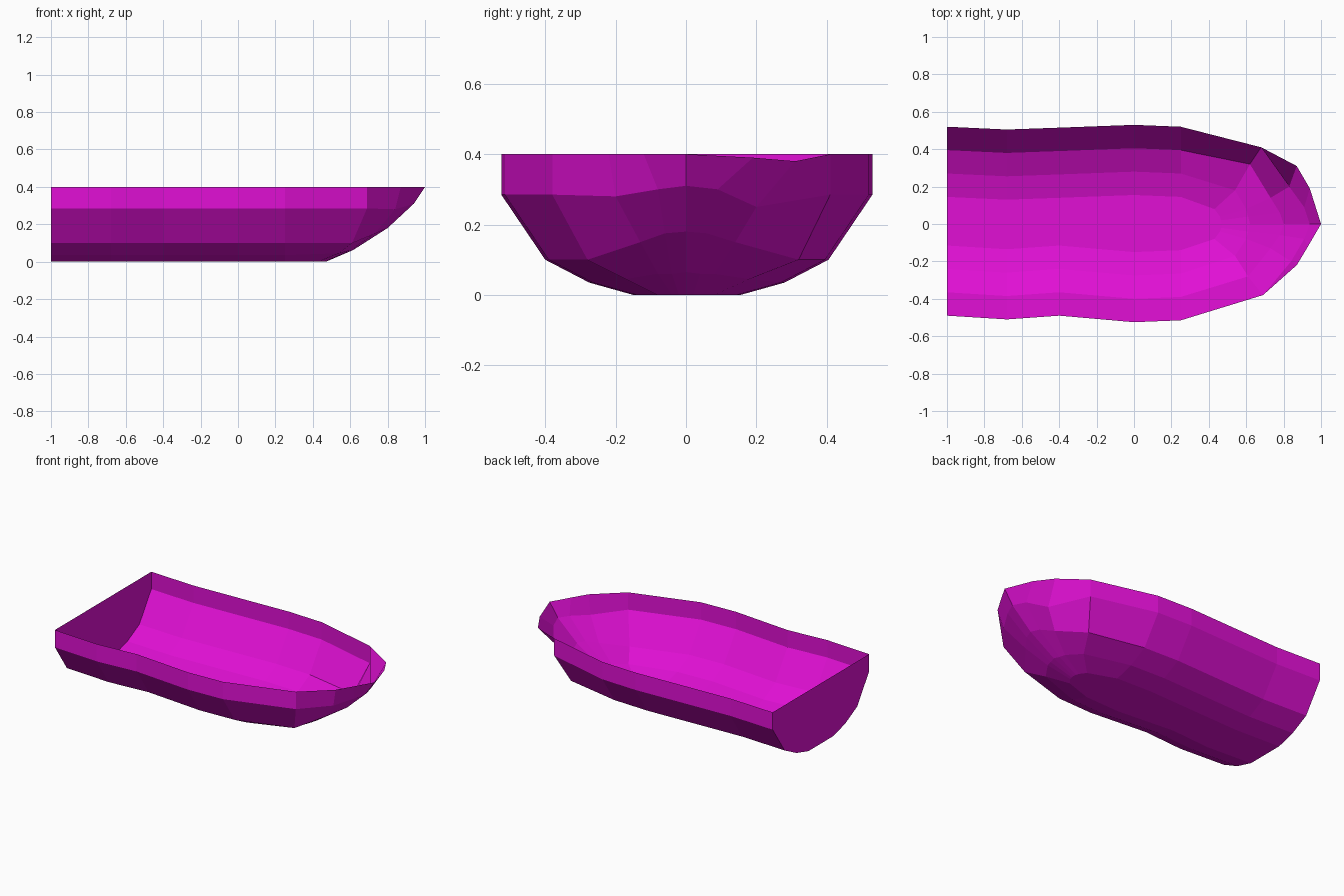
import bpy, bmesh

# level heights from rim down to the floor edge, and inset of each level from the rim
HEIGHTS = (0.40, 0.285, 0.10, 0.035, 0.0)
INSETS = (0, 0, 0.125, 0.25, 0.375)

# straight part of the hull: x, rim on +y side, rim on -y side
STATIONS = [(-1, 0.52, 0.49), (-0.68, 0.505, 0.51), (-0.4, 0.515, 0.49),
            (0, 0.53, 0.525), (0.25, 0.52, 0.515)]

# bow columns, rim to floor, +y side then -y side
BOW = [
    ([(0.68, 0.41, 0.40), (0.68, 0.41, 0.285), (0.62, 0.32, 0.10), (0.54, 0.18, 0.045), (0.43, 0.08, 0)],
     [(0.69, 0.38, 0.40), (0.69, 0.38, 0.285), (0.61, 0.28, 0.10), (0.54, 0.17, 0.045), (0.43, 0.08, 0)]),
    ([(0.87, 0.31, 0.38), (0.83, 0.20, 0.25), (0.73, 0.14, 0.15), (0.60, 0.08, 0.06), (0.46, 0.04, 0)],
     [(0.87, 0.22, 0.40), (0.84, 0.20, 0.28), (0.73, 0.13, 0.15), (0.60, 0.08, 0.06), (0.46, 0.04, 0)]),
    ([(0.94, 0.19, 0.39), (0.91, 0.09, 0.30), (0.78, 0.06, 0.175), (0.61, 0.04, 0.06), (0.465, 0.02, 0)],
     [(0.93, 0.12, 0.40), (0.91, 0.08, 0.30), (0.78, 0.06, 0.175), (0.61, 0.04, 0.06), (0.465, 0.02, 0)]),
]
STEM = [(1, 0, 0.40), (0.94, 0, 0.31), (0.80, 0, 0.18), (0.62, 0, 0.065), (0.47, 0, 0)]


def section(left, right):
    """Join the two sides into one strip running rim - floor - rim."""
    return list(left) + [(x, -y, z) for x, y, z in reversed(right)]


def side(x, rim):
    return [(x, rim - d, z) for d, z in zip(INSETS, HEIGHTS)]


sections = [section(side(x, a), side(x, b)) for x, a, b in STATIONS]
sections += [section(a, b) for a, b in BOW]
sections.append(section(STEM, STEM))

# open hull lofted through the sections
bm = bmesh.new()
rows = [[bm.verts.new(p) for p in s] for s in sections]
for r0, r1 in zip(rows, rows[1:]):
    for i in range(len(r0) - 1):
        bm.faces.new((r0[i], r0[i + 1], r1[i + 1], r1[i]))
# flat transom
bm.faces.new(rows[0])
bmesh.ops.remove_doubles(bm, verts=bm.verts, dist=0.0005)
bmesh.ops.recalc_face_normals(bm, faces=bm.faces)

mesh = bpy.data.meshes.new("boat_hull")
bm.to_mesh(mesh)
bm.free()
hull = bpy.data.objects.new("boat_hull", mesh)
bpy.context.collection.objects.link(hull)

# magenta paint
paint = bpy.data.materials.new("magenta_paint")
paint.diffuse_color = (0.75, 0.005, 0.66, 1)
mesh.materials.append(paint)
